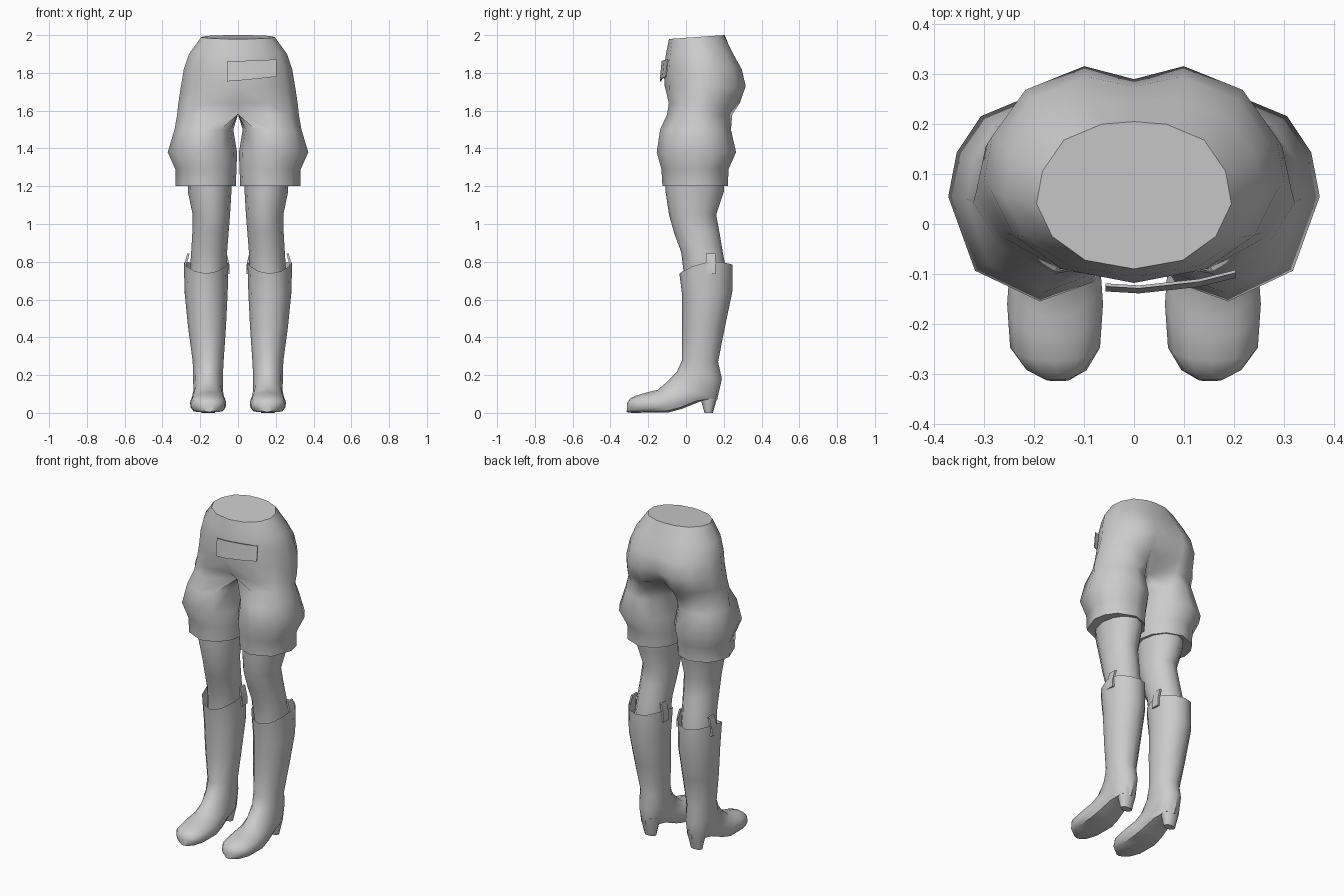
import bpy, bmesh
from math import sin, cos, pi, radians
from mathutils import Vector

if "Cube" in bpy.data.objects:
    bpy.data.objects.remove(bpy.data.objects["Cube"])


def make(name, rings, cap_start=False, cap_end=False, mirror=True, drop_seam=False, angle=45):
    """Skin a list of equal-length closed rings into one object, mirrored across x."""
    bm = bmesh.new()
    loops = [[bm.verts.new(p) for p in r] for r in rings]
    n = len(loops[0])
    for a, b in zip(loops, loops[1:]):
        for i in range(n):
            quad = (a[i], a[(i + 1) % n], b[(i + 1) % n], b[i])
            if drop_seam and all(abs(v.co.x) < 1e-5 for v in quad):
                continue
            bm.faces.new(quad)
    if cap_start:
        bm.faces.new(loops[0])
    if cap_end:
        bm.faces.new(loops[-1])
    loose = [v for v in bm.verts if not v.link_faces]
    bmesh.ops.delete(bm, geom=loose, context='VERTS')
    bmesh.ops.recalc_face_normals(bm, faces=bm.faces)
    me = bpy.data.meshes.new(name)
    bm.to_mesh(me)
    bm.free()
    ob = bpy.data.objects.new(name, me)
    bpy.context.collection.objects.link(ob)
    bpy.ops.object.select_all(action='DESELECT')
    bpy.context.view_layer.objects.active = ob
    ob.select_set(True)
    bpy.ops.object.shade_smooth_by_angle(angle=radians(angle))
    if mirror:
        m = ob.modifiers.new("Mirror", 'MIRROR')
        m.merge_threshold = 0.0005
    return ob


def ring(a, b, x0, x1, k=1.0, lift=0.0, n=12):
    """Ring between front/top point a and back/bottom point b (y, z), from x0 to x1."""
    cy, cz = (a[0] + b[0]) / 2, (a[1] + b[1]) / 2
    dy, dz = (a[0] - b[0]) / 2, (a[1] - b[1]) / 2
    pts = []
    for i in range(n):
        t = 2 * pi * i / n
        s, c = sin(t), cos(t)
        if abs(s) < 1e-6:
            s = 0.0
        f = abs(s) ** k if c < 0 else abs(s)
        f = f if s >= 0 else -f
        pts.append(Vector(((x0 + x1) / 2 + (x1 - x0) / 2 * f,
                           cy + dy * c, cz + dz * c + lift * s * s)))
    return pts


# Breeches: half pelvis running into one flared leg, then mirrored
hip_shape = [(.5, -.88), (.84, -.55), (1, -.1), (.94, .35), (.72, .78), (.33, 1)]
leg_angles = [-125, -90, -45, 0, 25, 50, 90, 125, 155, 180, 205]
hips = [  # z, outer x, front y, back y, seam front y, seam back y
    (1.99, .195, -.09, .2, -.09, .205),
    (1.90, .26, -.105, .25, -.106, .245),
    (1.82, .287, -.115, .295, -.118, .275),
    (1.73, .302, -.115, .316, -.113, .29),
    (1.64, .316, -.115, .285, -.075, .22),
    (1.58, .322, -.122, .245, -.01, .12)]
legs = [  # z, inner x, outer x, front y, back y
    (1.50, .025, .336, -.137, .238),
    (1.38, .005, .372, -.155, .265),
    (1.29, .008, .332, -.13, .225),
    (1.20, .012, .33, -.125, .222),
    (1.205, .035, .265, -.11, .2)]
rings = []
for j, (z, xo, yf, yb, sf, sb) in enumerate(hips):
    pts = [(0, sf)]
    pts += [(xo * u, (yf + yb) / 2 + (yb - yf) / 2 * v) for u, v in hip_shape]
    pts += [(0, sb + (sf - sb) * f) for f in (0, .25, .5, .75)]
    rings.append([Vector((x, y, z + (.07 * (y - .06) if j == 0 else 0))) for x, y in pts])
for z, xi, xo, yf, yb in legs:
    rings.append([Vector(((xi + xo) / 2 + (xo - xi) / 2 * cos(radians(a)),
                          (yf + yb) / 2 + (yb - yf) / 2 * sin(radians(a)), z))
                  for a in leg_angles])
make("breeches", rings, cap_start=True, drop_seam=True, angle=50)

# Lower thighs and knees
make("knee", [ring((f, z), (b, z), x0, x1) for z, f, b, x0, x1 in (
    (1.25, -.112, .205, .03, .268), (1.17, -.108, .2, .035, .265),
    (1.05, -.09, .16, .042, .24), (.95, -.062, .178, .05, .242),
    (.85, -.025, .195, .058, .248), (.74, -.012, .215, .062, .255),
    (.68, -.008, .215, .066, .255))])

# Tall boots: shaft, instep, foot, toe
make("boot", [
    ring((-.035, .738), (.245, .785), .05, .287, lift=.035),
    ring((-.02, .62), (.245, .64), .055, .282),
    ring((-.02, .45), (.205, .45), .064, .264),
    ring((-.02, .28), (.17, .27), .076, .24),
    ring((-.05, .215), (.19, .18), .08, .238),
    ring((-.1, .165), (.165, .07), .08, .236, .8),
    ring((-.15, .122), (.075, .06), .075, .242, .5),
    ring((-.19, .113), (-.02, .022), .066, .25, .35),
    ring((-.23, .102), (-.09, .003), .062, .254, .3),
    ring((-.275, .088), (-.22, .001), .068, .248, .3),
    ring((-.3, .072), (-.285, 0), .095, .215, .35),
    ring((-.312, .05), (-.314, .004), .13, .175, .5)], cap_end=True)

# Boot heels
make("heel", [ring((f, z), (b, z), .158 - w, .158 + w, .7) for z, f, b, w in (
    (.12, .06, .172, .058), (.07, .078, .162, .05), (0, .098, .142, .036))],
    cap_start=True, cap_end=True)

# Pull tabs, leaning with the boot rim
for name, low, high in (("outer_tab", .28, .262), ("inner_tab", .05, .066)):
    make(name, [[Vector((x + dx, y, z)) for dx, y in
                 ((-.006, .105), (.006, .105), (.006, .155), (-.006, .155))]
                for x, z in ((low, .735), (low, .78), (high, .845))],
         cap_start=True, cap_end=True, angle=20)

# Thin curved patch across the front of the hips
make("front_patch", [[Vector((x, y, lo)), Vector((x, y + .01, hi)),
                      Vector((x, y + .016, hi)), Vector((x, y + .006, lo))]
                     for x, y, lo, hi in ((-.057, -.135, 1.755, 1.86),
                                          (.01, -.139, 1.76, 1.863),
                                          (.13, -.126, 1.772, 1.868),
                                          (.203, -.108, 1.78, 1.871))],
     cap_start=True, cap_end=True, mirror=False, angle=30)
